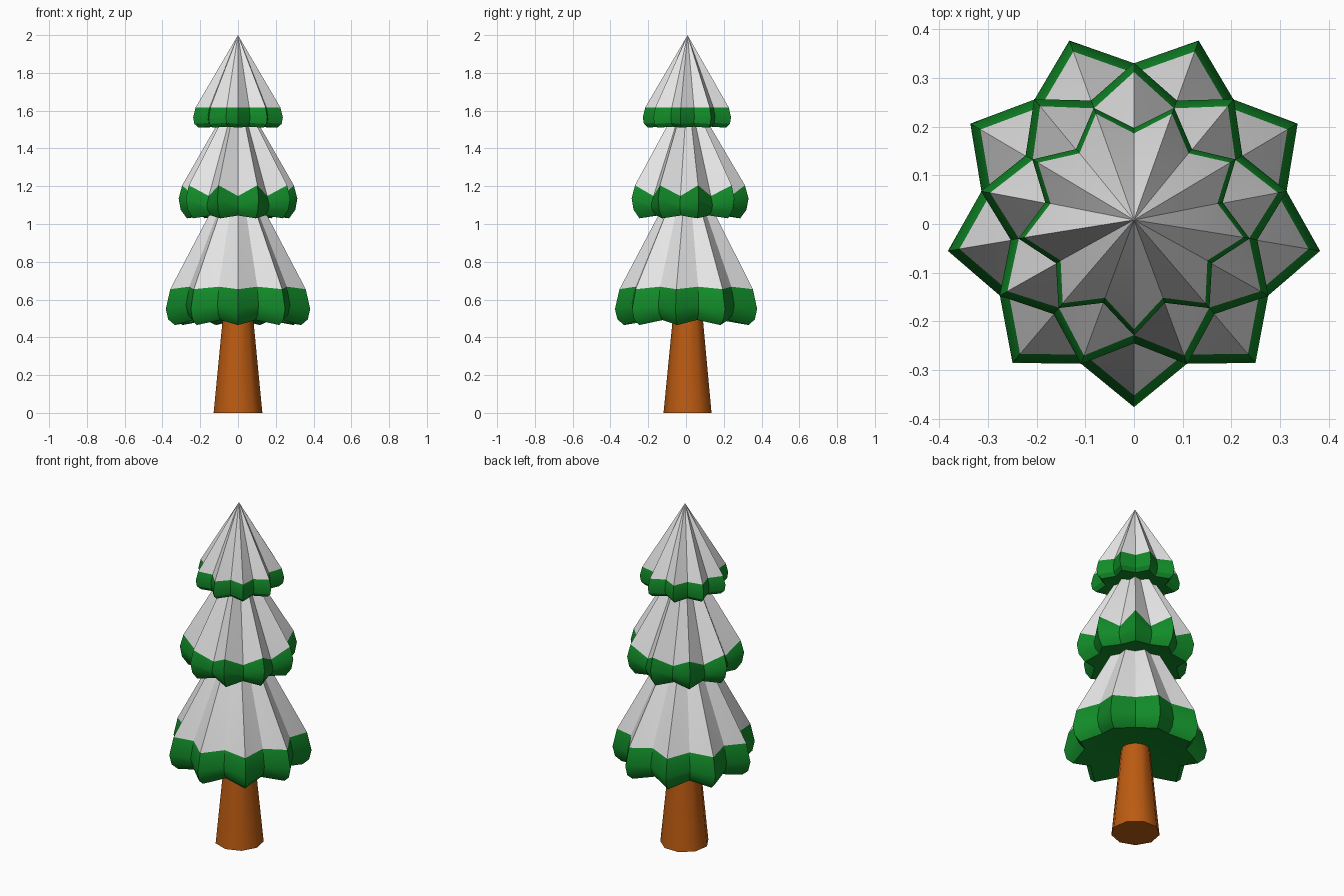
import bpy, bmesh, math

if "Cube" in bpy.data.objects:
    bpy.data.objects.remove(bpy.data.objects["Cube"])

CY = 0.012   # the nine-sided parts sit slightly off the y axis
N = 9


def material(name, rgb):
    m = bpy.data.materials.new(name)
    m.diffuse_color = (*rgb, 1)
    m.use_nodes = True
    m.node_tree.nodes["Principled BSDF"].inputs["Base Color"].default_value = m.diffuse_color
    return m


snow = material("snow_white", (0.8, 0.8, 0.8))
green = material("needle_green", (0.006, 0.26, 0.022))
brown = material("bark_brown", (0.5, 0.105, 0.006))


def finish(bm, name, mats, angle):
    bmesh.ops.recalc_face_normals(bm, faces=bm.faces)
    me = bpy.data.meshes.new(name)
    bm.to_mesh(me)
    bm.free()
    for m in mats:
        me.materials.append(m)
    ob = bpy.data.objects.new(name, me)
    bpy.context.collection.objects.link(ob)
    bpy.ops.object.select_all(action='DESELECT')
    ob.select_set(True)
    bpy.context.view_layer.objects.active = ob
    bpy.ops.object.shade_smooth_by_angle(angle=math.radians(angle))


def star_tier(name, start, apex, rings, base_z):
    """Star cone; each ring is (tip radius, tip z, notch radius, notch z)."""
    bm = bmesh.new()
    loops = []
    for rt, zt, rn, zn in rings:
        loop = []
        for i in range(2 * N):
            a = math.radians(start + 20 * i)
            r, z = (rt, zt) if i % 2 == 0 else (rn, zn)
            loop.append(bm.verts.new((r * math.cos(a), CY + r * math.sin(a), z)))
        loops.append(loop)
    top = bm.verts.new((0, CY * 0.7, apex))
    bottom = bm.verts.new((0, CY, base_z))
    for i in range(2 * N):
        j = (i + 1) % (2 * N)
        bm.faces.new((top, loops[0][i], loops[0][j])).material_index = 0
        for a, b in zip(loops, loops[1:]):
            bm.faces.new((a[i], b[i], b[j], a[j])).material_index = 1
        bm.faces.new((loops[-1][j], loops[-1][i], bottom)).material_index = 1
    finish(bm, name, [snow, green], 30)


# Three snowy branch tiers, each turned half a step from the next
star_tier("lower_branches", -90, 1.34, [
    (0.364, 0.655, 0.298, 0.668),
    (0.388, 0.55, 0.318, 0.57),
    (0.375, 0.495, 0.305, 0.52),
    (0.34, 0.465, 0.275, 0.492)], 0.52)
star_tier("middle_branches", 90, 1.72, [
    (0.300, 1.205, 0.240, 1.148),
    (0.319, 1.135, 0.257, 1.10),
    (0.308, 1.075, 0.248, 1.07),
    (0.275, 1.03, 0.222, 1.045)], 1.07)
star_tier("upper_branches", -90, 2.0, [
    (0.228, 1.617, 0.174, 1.617),
    (0.241, 1.565, 0.185, 1.57),
    (0.235, 1.53, 0.180, 1.535),
    (0.212, 1.51, 0.162, 1.515)], 1.53)

# Tapered trunk
bm = bmesh.new()
rings = []
for r, z in ((0.131, 0), (0.078, 0.54)):
    rings.append([bm.verts.new((r * math.cos(math.radians(-90 + 40 * i)),
                                CY + r * math.sin(math.radians(-90 + 40 * i)), z))
                  for i in range(N)])
for i in range(N):
    j = (i + 1) % N
    bm.faces.new((rings[0][i], rings[0][j], rings[1][j], rings[1][i]))
for ring in rings:
    bm.faces.new(ring)
finish(bm, "trunk", [brown], 45)
